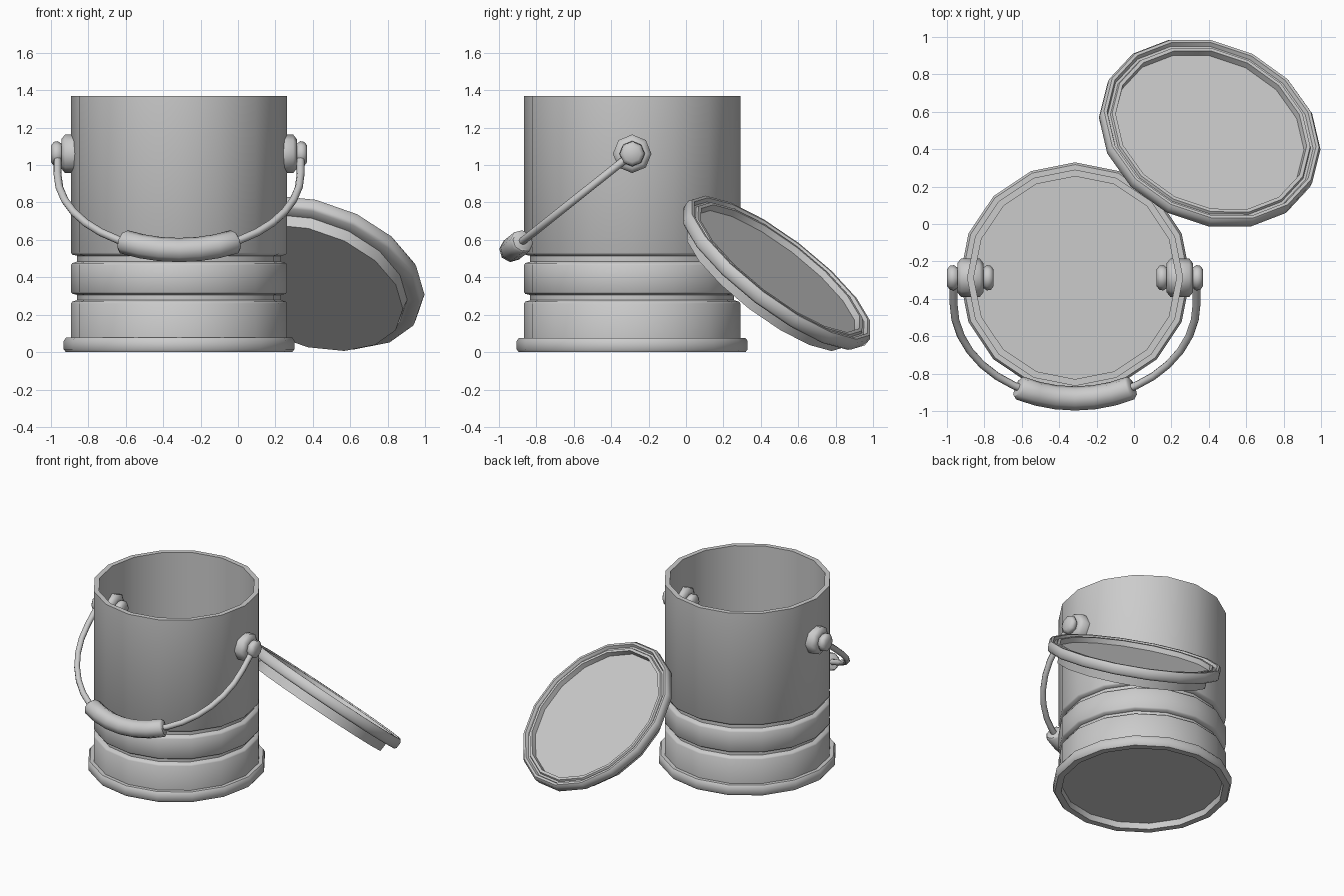
import bpy, bmesh
from math import sin, cos, pi, radians
from mathutils import Vector, Matrix

if "Cube" in bpy.data.objects:
    bpy.data.objects.remove(bpy.data.objects["Cube"])


def skin(name, rings, matrix=Matrix(), angle=35):
    """Bridge successive vertex rings, cap both ends, shade smooth by angle."""
    bm = bmesh.new()
    loops = [[bm.verts.new(p) for p in ring] for ring in rings]
    n = len(loops[0])
    for a, b in zip(loops, loops[1:]):
        for i in range(n):
            j = (i + 1) % n
            bm.faces.new((a[i], a[j], b[j], b[i]))
    bm.faces.new(loops[0][::-1])
    bm.faces.new(loops[-1])
    bmesh.ops.recalc_face_normals(bm, faces=bm.faces)
    mesh = bpy.data.meshes.new(name)
    bm.to_mesh(mesh)
    bm.free()
    ob = bpy.data.objects.new(name, mesh)
    bpy.context.collection.objects.link(ob)
    ob.matrix_world = matrix
    bpy.ops.object.select_all(action='DESELECT')
    ob.select_set(True)
    bpy.context.view_layer.objects.active = ob
    bpy.ops.object.shade_smooth_by_angle(angle=radians(angle))
    return ob


def lathe(name, profile, sides, matrix, angle=48):
    """Revolve (radius, height) points around local z."""
    return skin(name, [[(r * cos(2 * pi * i / sides), r * sin(2 * pi * i / sides), z)
                        for i in range(sides)] for r, z in profile], matrix, angle)


CX, CY = -0.315, -0.2875

# can: recessed bottom, foot rim, two grooves, open top, inner floor
can = [(0.555, 0.045), (0.56, 0.0), (0.605, 0.0), (0.617, 0.015), (0.617, 0.06),
       (0.605, 0.077), (0.578, 0.077), (0.578, 0.26), (0.571, 0.27), (0.545, 0.278),
       (0.545, 0.306), (0.571, 0.312), (0.578, 0.322), (0.578, 0.465), (0.571, 0.476),
       (0.545, 0.484), (0.545, 0.515), (0.571, 0.521), (0.578, 0.532), (0.578, 1.37),
       (0.542, 1.37), (0.542, 0.07)]
lathe("can_body", can, 16, Matrix.Translation((CX, CY, 0)))

# handle pivots: washer with a knob, mirrored through the can wall
half = [(0.045, 0.124), (0.064, 0.11), (0.068, 0.088), (0.055, 0.07), (0.078, 0.07), (0.103, 0.05)]
pivot = [(r, -t) for r, t in half] + [(r, t) for r, t in reversed(half)]
for side, s in (("left", -1), ("right", 1)):
    lathe("handle_pivot_" + side, pivot, 8,
          Matrix.Translation((CX + s * 0.56, CY, 1.06)) @ Matrix.Rotation(s * pi / 2, 4, 'Y'), 55)

# handle: straight ends and a half circle in a tilted plane
V = Vector((0, -0.64, -0.51)).normalized()
U = Vector((1, 0, 0))
W = U.cross(V)
ORIGIN = Vector((CX, CY, 1.06))
R, DROP = 0.65, 0.175


def tube_ring(theta, drop, radius, sides=8):
    out = U * cos(theta) + V * sin(theta)
    c = ORIGIN + V * drop + out * R
    return [c + (out * cos(2 * pi * k / sides) + W * sin(2 * pi * k / sides)) * radius
            for k in range(sides)]


arc = [pi * i / 18 for i in range(19)]
skin("handle_wire", [tube_ring(0, 0, 0.021)] + [tube_ring(a, DROP, 0.021) for a in arc]
     + [tube_ring(pi, 0, 0.021)], angle=50)

# grip: thick sleeve around the middle of the wire
grip = [(62, 0.055)] + [(63 + 54 * i / 6, 0.065) for i in range(7)] + [(118, 0.055)]
skin("handle_grip", [tube_ring(radians(a), DROP, r) for a, r in grip], angle=50)

# lid leaning against the can: rounded rim, stepped lip, shallow panel, plug below
N = Vector((0.27, 0.584, 0.767)).normalized()
X = Vector((0.595, -0.10, -0.133))
X = (X - N * X.dot(N)).normalized()
Y = N.cross(X)
lid_matrix = Matrix.Translation((0.403, 0.4825, 0.42)) @ Matrix((X, Y, N)).transposed().to_4x4()
lid = [(0.525, -0.1), (0.53, -0.033), (0.595, -0.033), (0.608, -0.02),
       (0.61, 0.025), (0.597, 0.043), (0.58, 0.043), (0.57, 0.022), (0.556, 0.022),
       (0.55, 0.036), (0.53, 0.036), (0.525, 0.0)]
lathe("lid", lid, 16, lid_matrix)
